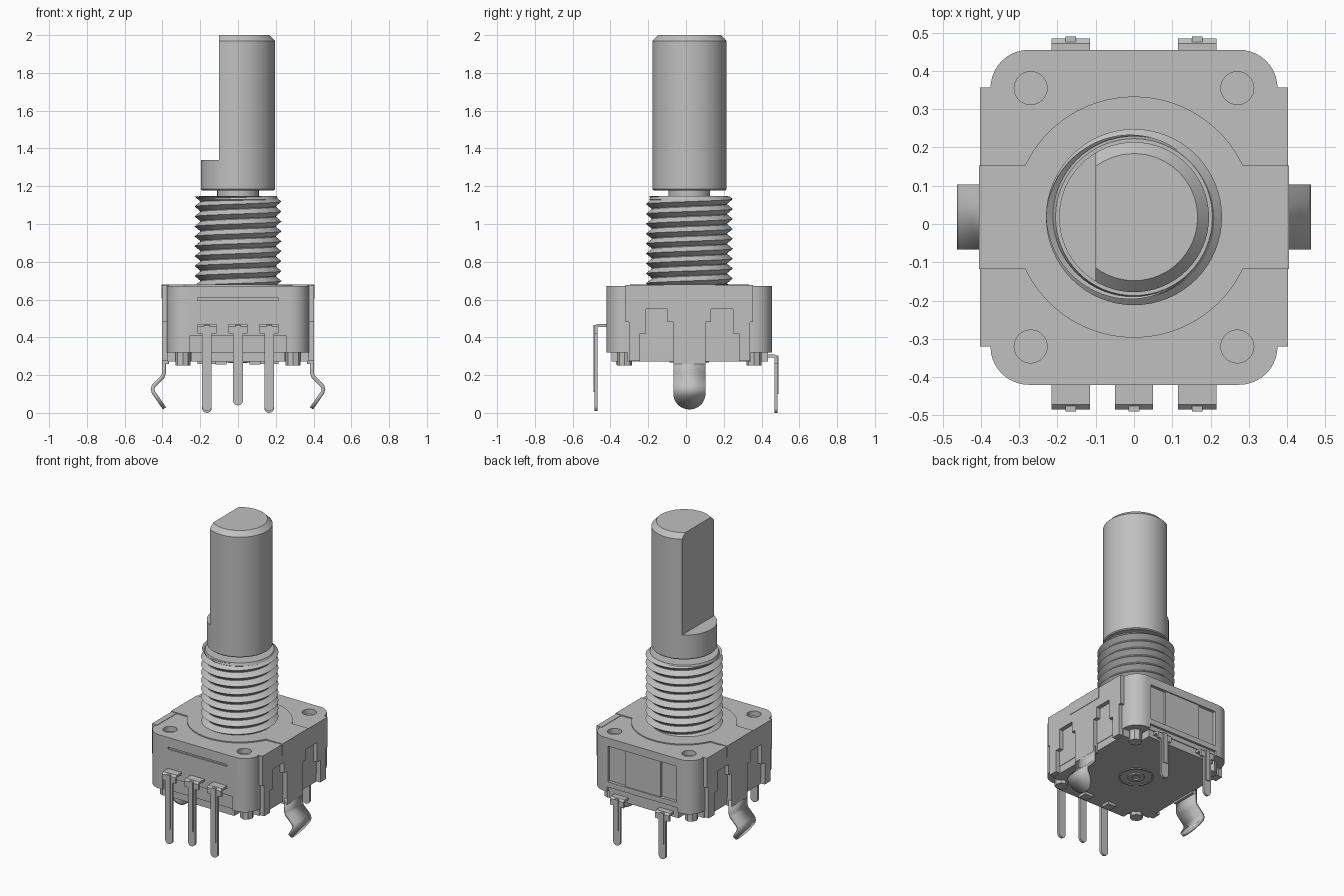
import bpy, bmesh, math
from mathutils import Vector

if "Cube" in bpy.data.objects:
    bpy.data.objects.remove(bpy.data.objects["Cube"])

CY = 0.018  # shaft axis and body centre in y

metal = bpy.data.materials.new("light grey")
metal.use_nodes = True
GREY = (0.53, 0.53, 0.53, 1)
metal.diffuse_color = GREY
metal.node_tree.nodes["Principled BSDF"].inputs["Base Color"].default_value = GREY


def finish(name, bm, angle=30):
    bmesh.ops.recalc_face_normals(bm, faces=bm.faces)
    me = bpy.data.meshes.new(name)
    bm.to_mesh(me)
    bm.free()
    me.materials.append(metal)
    ob = bpy.data.objects.new(name, me)
    bpy.context.collection.objects.link(ob)
    bpy.ops.object.select_all(action='DESELECT')
    ob.select_set(True)
    bpy.context.view_layer.objects.active = ob
    bpy.ops.object.shade_smooth_by_angle(angle=math.radians(angle))
    return ob


def prism(name, pts, lo, hi, axis='z'):
    """Extrude a 2D outline from lo to hi along an axis."""
    place = {'x': lambda p, h: (h, p[0], p[1]),
             'y': lambda p, h: (p[0], h, p[1]),
             'z': lambda p, h: (p[0], p[1], h)}[axis]
    bm = bmesh.new()
    a = [bm.verts.new(place(p, lo)) for p in pts]
    b = [bm.verts.new(place(p, hi)) for p in pts]
    bm.faces.new(a)
    bm.faces.new(b)
    for i in range(len(pts)):
        j = (i + 1) % len(pts)
        bm.faces.new((a[i], a[j], b[j], b[i]))
    return finish(name, bm)


def box(name, x0, x1, y0, y1, z0, z1):
    return prism(name, [(x0, y0), (x1, y0), (x1, y1), (x0, y1)], z0, z1)


def arc(cx, cy, r, a0, a1, n):
    return [(cx + r * math.cos(math.radians(a0 + (a1 - a0) * i / n)),
             cy + r * math.sin(math.radians(a0 + (a1 - a0) * i / n))) for i in range(n + 1)]


def disc(name, x, y, r, z0, z1, n=32):
    return prism(name, arc(x, y, r, 0, 360, n)[:-1], z0, z1)


def lathe(name, profile, n=64):
    """Spin an (r, z) profile round the shaft axis."""
    bm = bmesh.new()
    vs = [bm.verts.new((r, CY, z)) for r, z in profile]
    es = [bm.edges.new(p) for p in zip(vs, vs[1:])]
    bmesh.ops.spin(bm, geom=vs + es, cent=(0, CY, 0), axis=(0, 0, 1),
                   angle=2 * math.pi, steps=n, use_duplicate=False)
    bmesh.ops.remove_doubles(bm, verts=bm.verts, dist=1e-5)
    return finish(name, bm)


def cut(ob, cutter):
    mod = ob.modifiers.new("cut", 'BOOLEAN')
    mod.operation = 'DIFFERENCE'
    mod.solver = 'EXACT'
    mod.object = cutter
    bpy.context.view_layer.objects.active = ob
    bpy.ops.object.modifier_apply(modifier=mod.name)
    bpy.data.objects.remove(cutter)


# Housing with rounded corners
X, Y0, Y1, R = 0.375, -0.42, 0.455, 0.1
outline = (arc(X - R, Y0 + R, R, -90, 0, 10) + arc(X - R, Y1 - R, R, 0, 90, 10)
           + arc(-X + R, Y1 - R, R, 90, 180, 10) + arc(-X + R, Y0 + R, R, 180, 270, 10))
housing = prism("housing", outline, 0.32, 0.673)
for x in (-0.27, 0.27):
    for y in (-0.32, 0.355):
        cut(housing, disc("hole_cutter", x, y, 0.043, 0.64, 0.8))
cut(housing, box("slit_cutter", -0.215, 0.215, -0.5, -0.41, 0.596, 0.609))
cut(housing, box("window_cutter", -0.25, 0.25, 0.435, 0.6, 0.385, 0.62))
cut(housing, box("front_notch_cutter", -0.255, 0.255, -0.5, -0.405, 0.2, 0.41))
cut(housing, box("back_notch_cutter", -0.255, 0.255, 0.44, 0.6, 0.2, 0.35))
bpy.context.view_layer.objects.active = housing
housing.select_set(True)
bpy.ops.object.shade_smooth_by_angle(angle=math.radians(30))
box("back_window_panel", -0.13, 0.13, 0.42, 0.448, 0.385, 0.62)

# Base block under the housing
box("base_wide", -0.372, 0.372, -0.31, 0.345, 0.272, 0.34)
box("base_long", -0.25, 0.25, -0.395, 0.435, 0.272, 0.34)
lathe("base_ring", [(0.095, 0.28), (0.095, 0.267), (0.105, 0.267), (0.105, 0.28)], 40)
lathe("base_boss", [(0.025, 0.28), (0.025, 0.264), (0.05, 0.264), (0.05, 0.28)], 32)
for sx in (-1, 1):
    box("base_pad", sx * 0.09 - 0.03, sx * 0.09 + 0.03, -0.37, -0.31, 0.255, 0.28)
    for y in (-0.325, 0.36):
        disc("foot_peg", sx * 0.292, y, 0.04, 0.25, 0.33, 8)

# Raised top plate: cross strip merged with a round centre
a = math.degrees(math.asin(0.135 / 0.315))
plate = ([(0.405, CY - 0.135), (0.405, CY + 0.135)] + arc(0, CY, 0.315, a, 180 - a, 32)
         + [(-0.405, CY + 0.135), (-0.405, CY - 0.135)]
         + arc(0, CY, 0.315, 180 + a, 360 - a, 32))
prism("top_plate", plate, 0.66, 0.68)

# Side plates with two open notches either side of the leg
half = [(0.085, 0.26), (0.085, 0.48), (0.115, 0.48), (0.115, 0.55), (0.23, 0.55),
        (0.23, 0.42), (0.262, 0.42), (0.262, 0.275), (0.32, 0.275), (0.32, 0.48),
        (0.338, 0.48), (0.338, 0.676)]
side = [(CY + u, z) for u, z in half] + [(CY - u, z) for u, z in reversed(half)]
for s, word in ((1, "left"), (-1, "right")):
    lo, hi = sorted((s * 0.365, s * 0.402))
    prism(word + "_side_plate", side, lo, hi, 'x')
    lo, hi = sorted((s * 0.39, s * 0.405))
    prism(word + "_side_tab", [(CY - 0.135, 0.605), (CY + 0.135, 0.605),
                               (CY + 0.135, 0.678), (CY - 0.135, 0.678)], lo, hi, 'x')

    # Bent mounting leg with a rounded tip
    rows = [(0.392, 0.30, 0.085), (0.392, 0.21, 0.085), (0.398, 0.192, 0.085),
            (0.447, 0.143, 0.085), (0.452, 0.125, 0.085), (0.447, 0.107, 0.085)]
    for i in range(1, 10):
        t = math.radians(i * 9.8)
        rows.append((0.447 - 0.058 * math.sin(t), 0.107 - 0.083 * math.sin(t),
                     0.085 * math.cos(t)))
    bm = bmesh.new()
    pairs = [[bm.verts.new((s * x, CY + k * w, z)) for k in (-1, 1)] for x, z, w in rows]
    for p, q in zip(pairs, pairs[1:]):
        bm.faces.new((p[0], p[1], q[1], q[0]))
    leg = finish(word + "_mounting_leg", bm)
    mod = leg.modifiers.new("thickness", 'SOLIDIFY')
    mod.thickness = 0.02
    mod.offset = 0


# Terminal pins: a wide bent head, a narrow pin and a raised rib
def terminal(name, x, s, wall, face, top, tip):
    y = lambda d: s * d
    bend = [(y(wall), top), (y(face - 0.012), top), (y(face), top - 0.012), (y(face), top - 0.05),
            (y(face - 0.015), top - 0.05), (y(face - 0.015), top - 0.015), (y(wall), top - 0.015)]
    prism(name + "_head", bend, x - 0.05, x + 0.05, 'x')
    w = 0.026
    lo, hi = sorted((y(face), y(face - 0.015)))
    prism(name + "_pin", [(x - w, top - 0.04)] + arc(x, tip + w, w, 180, 360, 12)
          + [(x + w, top - 0.04)], lo, hi, 'y')
    lo, hi = sorted((y(face + 0.006), y(face - 0.01)))
    prism(name + "_rib", [(x - 0.014, top - 0.004), (x - 0.014, tip + 0.1),
                          (x + 0.014, tip + 0.1), (x + 0.014, top - 0.004)], lo, hi, 'y')


for x, tip in ((-0.165, 0.01), (0, 0.04), (0.165, 0.01)):
    terminal("front_terminal", x, -1, 0.39, 0.484, 0.47, tip)
for x in (-0.165, 0.165):
    terminal("back_terminal", x, 1, 0.42, 0.484, 0.308, 0.0)

# Threaded bushing: helical ridges wrapped round a core
pitch, n, turns = 0.0525, 64, 11
bm = bmesh.new()
cols = []
for j in range(n + 1):
    t = 2 * math.pi * j / n
    col = []
    for k in range(2 * turns + 1):
        r = 0.23 if k % 2 else 0.198
        z = 0.62 + (k / 2 + j / n) * pitch
        col.append(bm.verts.new((r * math.cos(t), CY + r * math.sin(t), z)))
    cols.append(col)
for c, d in zip(cols, cols[1:]):
    for k in range(2 * turns):
        bm.faces.new((c[k], d[k], d[k + 1], c[k + 1]))
bmesh.ops.remove_doubles(bm, verts=bm.verts, dist=1e-5)
for z, up in ((0.67, -1), (1.145, 1)):
    bmesh.ops.bisect_plane(bm, geom=bm.verts[:] + bm.edges[:] + bm.faces[:],
                           plane_co=Vector((0, 0, z)), plane_no=Vector((0, 0, up)),
                           clear_outer=True)
finish("bushing_thread", bm)
lathe("bushing_core", [(0, 0.66), (0.2, 0.66), (0.2, 1.12), (0.212, 1.13),
                       (0.205, 1.148), (0, 1.148)])

# Shaft: narrow neck, full collar, then a D-shaped length with a chamfered top
lathe("shaft_neck", [(0, 1.1), (0.11, 1.1), (0.11, 1.2), (0, 1.2)], 40)
shaft = lathe("shaft", [(0, 1.178), (0.19, 1.178), (0.196, 1.184), (0.196, 1.97),
                        (0.166, 2.0), (0, 2.0)])
cut(shaft, box("flat_cutter", -0.4, -0.1, -0.4, 0.4, 1.34, 2.2))
shaft.select_set(True)
bpy.context.view_layer.objects.active = shaft
bpy.ops.object.shade_smooth_by_angle(angle=math.radians(30))
